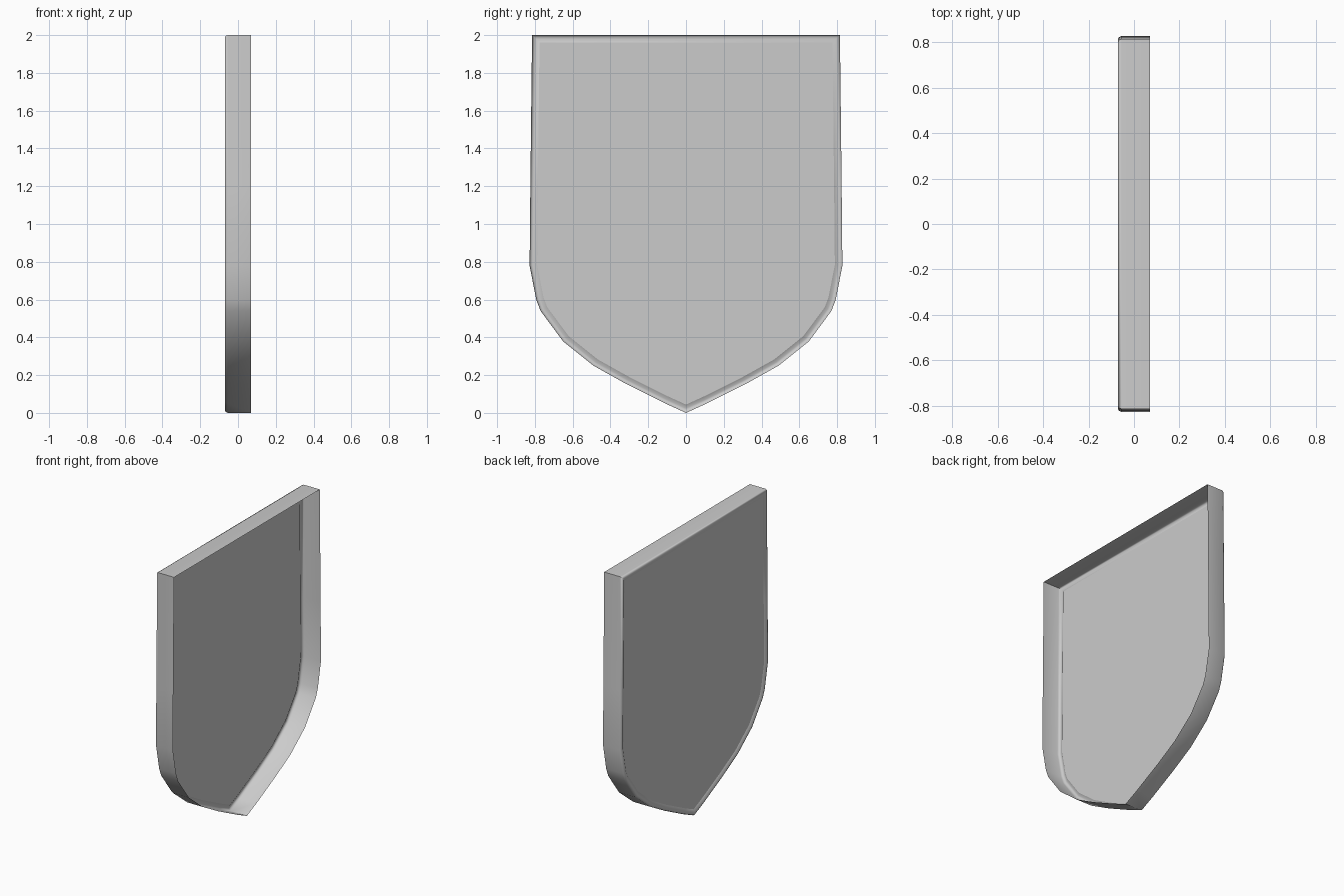
import bpy
from mathutils import Vector

if "Cube" in bpy.data.objects:
    bpy.data.objects.remove(bpy.data.objects["Cube"])

# half outline of the shield (y, z), tip to top corner
half = [(0.11, 0.05), (0.32, 0.155), (0.49, 0.25), (0.65, 0.378), (0.77, 0.54),
        (0.793, 0.60), (0.828, 0.78), (0.824, 1.2), (0.815, 2.0)]
outline = [Vector((0, 0))] + [Vector(p) for p in half] + [Vector((-y, z)) for y, z in reversed(half)]


def inset(points, d):
    """Mitred inward offset of a counter-clockwise loop."""
    result = []
    for i, p in enumerate(points):
        a = (p - points[i - 1]).normalized()
        b = (points[(i + 1) % len(points)] - p).normalized()
        na, nb = Vector((-a.y, a.x)), Vector((-b.y, b.x))
        result.append(p + (na + nb) * d / (1 + na.dot(nb)))
    return result


def add_part(name, verts, faces):
    mesh = bpy.data.meshes.new(name)
    mesh.from_pydata(verts, [], faces)
    obj = bpy.data.objects.new(name, mesh)
    bpy.context.collection.objects.link(obj)
    bpy.ops.object.select_all(action='DESELECT')
    obj.select_set(True)
    bpy.context.view_layer.objects.active = obj
    bpy.ops.object.shade_smooth_by_angle(angle=0.8)
    return obj


# rim: thin open-backed wall, rounded over the face edge, dipping to the panel
section = [(0.07, 0), (-0.055, 0), (-0.066, 0.005), (-0.07, 0.013),
           (-0.07, 0.022), (-0.06, 0.04)]
verts = [(x, p.x, p.y) for x, d in section for p in inset(outline, d)]
n = len(outline)
faces = [(k * n + i, (k + 1) * n + i, (k + 1) * n + (i + 1) % n, k * n + (i + 1) % n)
         for k in range(len(section) - 1) for i in range(n)]
# outward winding
faces = [f[::-1] for f in faces]
add_part("shield_rim", verts, faces)

# flat panel set inside the rim
panel = [(-0.06, p.x, p.y) for p in inset(outline, 0.04)]
add_part("shield_panel", panel, [tuple(reversed(range(n)))])
